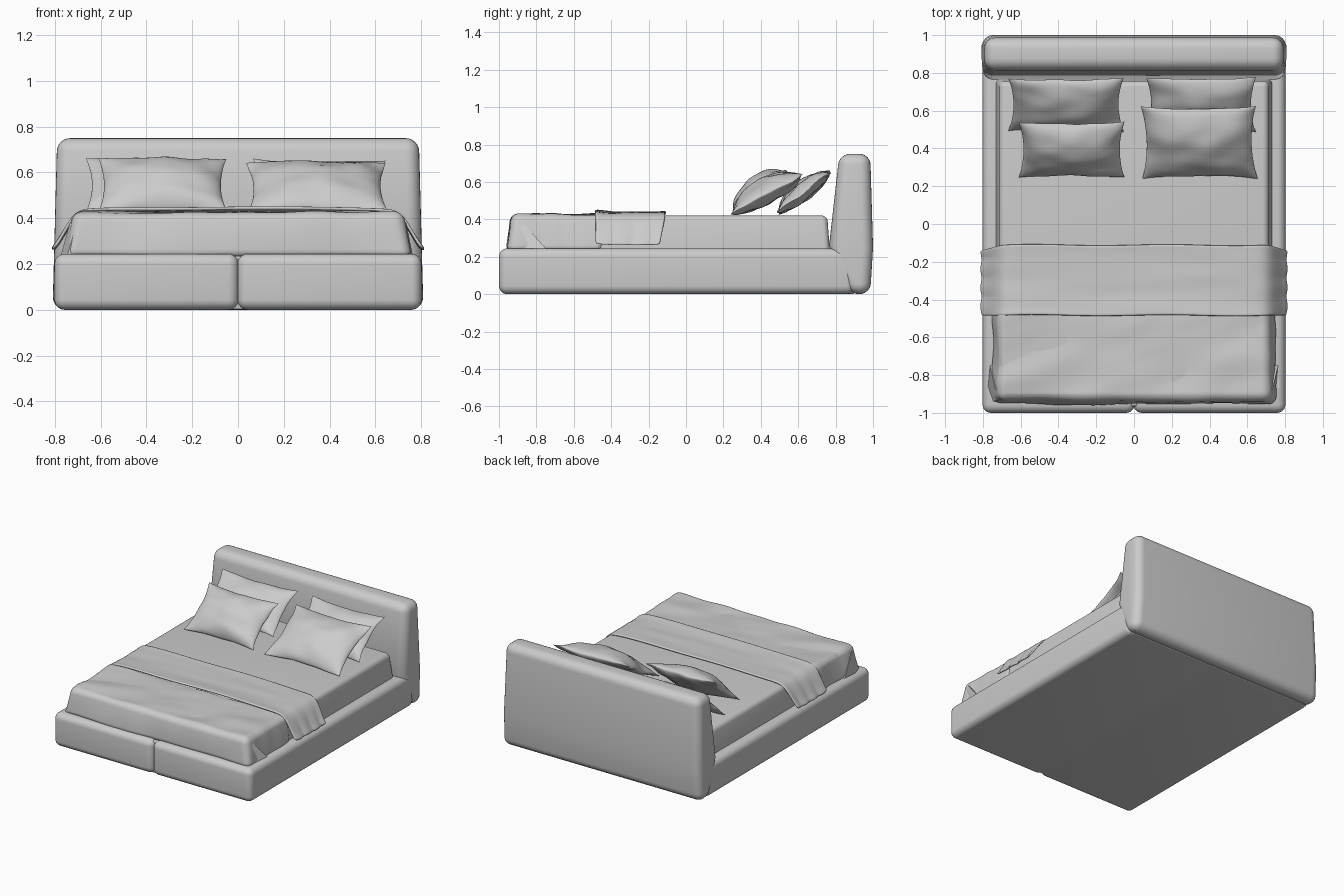
import bpy, bmesh, math
from mathutils import Vector, noise

if "Cube" in bpy.data.objects:
    bpy.data.objects.remove(bpy.data.objects["Cube"])


def finish(name, bm, angle=40):
    bmesh.ops.recalc_face_normals(bm, faces=bm.faces)
    me = bpy.data.meshes.new(name)
    bm.to_mesh(me)
    bm.free()
    ob = bpy.data.objects.new(name, me)
    bpy.context.collection.objects.link(ob)
    bpy.ops.object.select_all(action='DESELECT')
    bpy.context.view_layer.objects.active = ob
    ob.select_set(True)
    bpy.ops.object.shade_smooth_by_angle(angle=math.radians(angle))
    return ob


def prism(name, profile, x0, x1, top_in=0.0, bevel=0.04, cuts=0, wrinkle=0.0):
    """Extrude a (y, z) profile along x, taper the top inwards, round the edges."""
    bm = bmesh.new()
    zmin = min(p[1] for p in profile)
    zmax = max(p[1] for p in profile)
    rings = []
    for x, s in ((x0, 1), (x1, -1)):
        rings.append([bm.verts.new((x + s * top_in * (z - zmin) / (zmax - zmin), y, z))
                      for y, z in profile])
    a, b = rings
    bm.faces.new(a)
    bm.faces.new(b[::-1])
    for i in range(len(a)):
        j = (i + 1) % len(a)
        bm.faces.new((a[i], b[i], b[j], a[j]))
    bmesh.ops.recalc_face_normals(bm, faces=bm.faces)
    sharp = [e for e in bm.edges if e.calc_face_angle(0) > math.radians(35)]
    bmesh.ops.bevel(bm, geom=sharp, offset=bevel, segments=6, profile=0.5,
                    affect='EDGES', clamp_overlap=True)
    if cuts:
        # slice evenly so that the cloth can be creased
        for axis, lo, hi in ((0, x0, x1), (1, min(p[0] for p in profile), max(p[0] for p in profile))):
            n = Vector((0, 0, 0))
            n[axis] = 1
            for k in range(1, cuts):
                co = n * (lo + (hi - lo) * k / cuts)
                bmesh.ops.bisect_plane(bm, geom=bm.verts[:] + bm.edges[:] + bm.faces[:],
                                       plane_co=co, plane_no=n)
        bm.normal_update()
        for v in bm.verts:
            p = Vector((v.co.x * 3 + v.co.y * 2, v.co.y * 7 - v.co.x * 3, v.co.z * 4))
            v.co += v.normal * wrinkle * noise.noise(p)
    return finish(name, bm)


def pillow(name, cx, half_w, foot, head, thick, turn=0.0):
    """Cushion leaning from foot to head (y, z), with pinched seams and pointed corners."""
    n = 28
    foot, head = Vector((0, *foot)), Vector((0, *head))
    mid, up = (foot + head) / 2, (head - foot) / 2
    out = Vector((0, -up.z, up.y)).normalized()
    bm = bmesh.new()
    for side, t in ((1, thick), (-1, thick * 0.55)):
        grid = []
        for i in range(n + 1):
            u = -math.cos(math.pi * i / n)
            row = []
            for j in range(n + 1):
                v = -math.cos(math.pi * j / n)
                x = half_w * u * (1 - 0.09 * (1 - v * v))
                s = v * (1 - 0.09 * (1 - u * u))
                h = side * t * ((1 - u * u) * (1 - v * v)) ** 0.6
                h += 0.014 * noise.noise((u * 2 + cx * 9, v * 2, foot.y * 9))
                co = mid + up * s + out * h
                co.x = cx + x + turn * s
                row.append(bm.verts.new(co))
            grid.append(row)
        for i in range(n):
            for j in range(n):
                bm.faces.new((grid[i][j], grid[i + 1][j], grid[i + 1][j + 1], grid[i][j + 1]))
    bmesh.ops.remove_doubles(bm, verts=bm.verts, dist=0.0004)
    return finish(name, bm, 60)


# Upholstered base: two halves meeting in a front seam, with a flat core between
rail = [(-1.0, 0.0), (0.9, 0.0), (0.9, 0.245), (-1.0, 0.245)]
prism("base_left", rail, -0.802, 0.003, bevel=0.045)
prism("base_right", rail, -0.003, 0.802, bevel=0.045)
prism("base_core", [(-0.965, 0.001), (0.9, 0.001), (0.9, 0.235), (-0.965, 0.235)], -0.76, 0.76, bevel=0.01)

# Headboard: cushioned slab with sloping front, tucked in at the foot
prism("headboard", [(0.87, 0.0), (0.985, 0.0), (1.0, 0.25), (0.985, 0.75), (0.82, 0.75), (0.765, 0.26)],
      -0.81, 0.81, top_in=0.02, bevel=0.06)

# Mattress and the creased cover over its foot end
prism("mattress", [(-0.93, 0.22), (0.77, 0.22), (0.755, 0.42), (-0.91, 0.42)],
      -0.735, 0.735, top_in=0.025, bevel=0.03)
prism("foot_cover", [(-0.958, 0.225), (-0.44, 0.225), (-0.44, 0.426), (-0.93, 0.426)],
      -0.757, 0.757, top_in=0.04, bevel=0.04, cuts=36, wrinkle=0.012)

# Folded cover corners
for s, side in ((-1, "left"), (1, "right")):
    bm = bmesh.new()
    pts = [(0.70, -0.925, 0.39), (0.745, -0.94, 0.24), (0.772, -0.86, 0.245), (0.762, -0.75, 0.245), (0.735, -0.87, 0.38)]
    outer = [bm.verts.new((s * x, y, z)) for x, y, z in pts]
    inner = [bm.verts.new((s * (x - 0.025), y, z)) for x, y, z in pts]
    bm.faces.new(outer)
    bm.faces.new(inner[::-1])
    for i in range(5):
        j = (i + 1) % 5
        bm.faces.new((outer[i], inner[i], inner[j], outer[j]))
    finish("cover_fold_" + side, bm)

# Throw blanket draped across the bed, flaring out at both sides
half = [(0.0, 0.434), (0.2, 0.434), (0.4, 0.433), (0.55, 0.43), (0.65, 0.427), (0.69, 0.42),
        (0.72, 0.395), (0.742, 0.36), (0.765, 0.32), (0.785, 0.285), (0.805, 0.262)]
path = [(-x, z) for x, z in half[:0:-1]] + half
bm = bmesh.new()
rows = []
steps = 24
for k in range(steps + 1):
    t = k / steps
    row = []
    for x, z in path:
        drop = max(0.0, (0.42 - z) / 0.16)
        y = -0.485 + 0.375 * t - 0.03 * drop * t
        y += 0.005 * math.sin(9 * x) * (1 - drop)
        lift = 0.01 * math.exp(-t * 9) + 0.005 * math.exp(-(1 - t) * 12)
        crease = 0.007 * noise.noise((x * 2.5, y * 10, 1))
        flare = math.copysign(0.008 * drop * math.sin(t * 11), x)
        row.append(bm.verts.new((x + flare, y, z + lift + crease)))
    rows.append(row)
for r0, r1 in zip(rows, rows[1:]):
    for i in range(len(path) - 1):
        bm.faces.new((r0[i], r0[i + 1], r1[i + 1], r1[i]))
throw = finish("throw_blanket", bm)
mod = throw.modifiers.new("thickness", 'SOLIDIFY')
mod.thickness = 0.014
mod.offset = 0
mod = throw.modifiers.new("soften", 'SUBSURF')
mod.levels = mod.render_levels = 1

# Pillows: two leaning on the headboard, two in front
pillow("back_pillow_left", -0.36, 0.305, (0.49, 0.43), (0.775, 0.655), 0.07)
pillow("back_pillow_right", 0.355, 0.29, (0.49, 0.43), (0.775, 0.655), 0.06)
pillow("front_pillow_left", -0.33, 0.28, (0.25, 0.425), (0.54, 0.66), 0.09)
pillow("front_pillow_right", 0.345, 0.305, (0.24, 0.425), (0.625, 0.64), 0.09, turn=-0.005)
